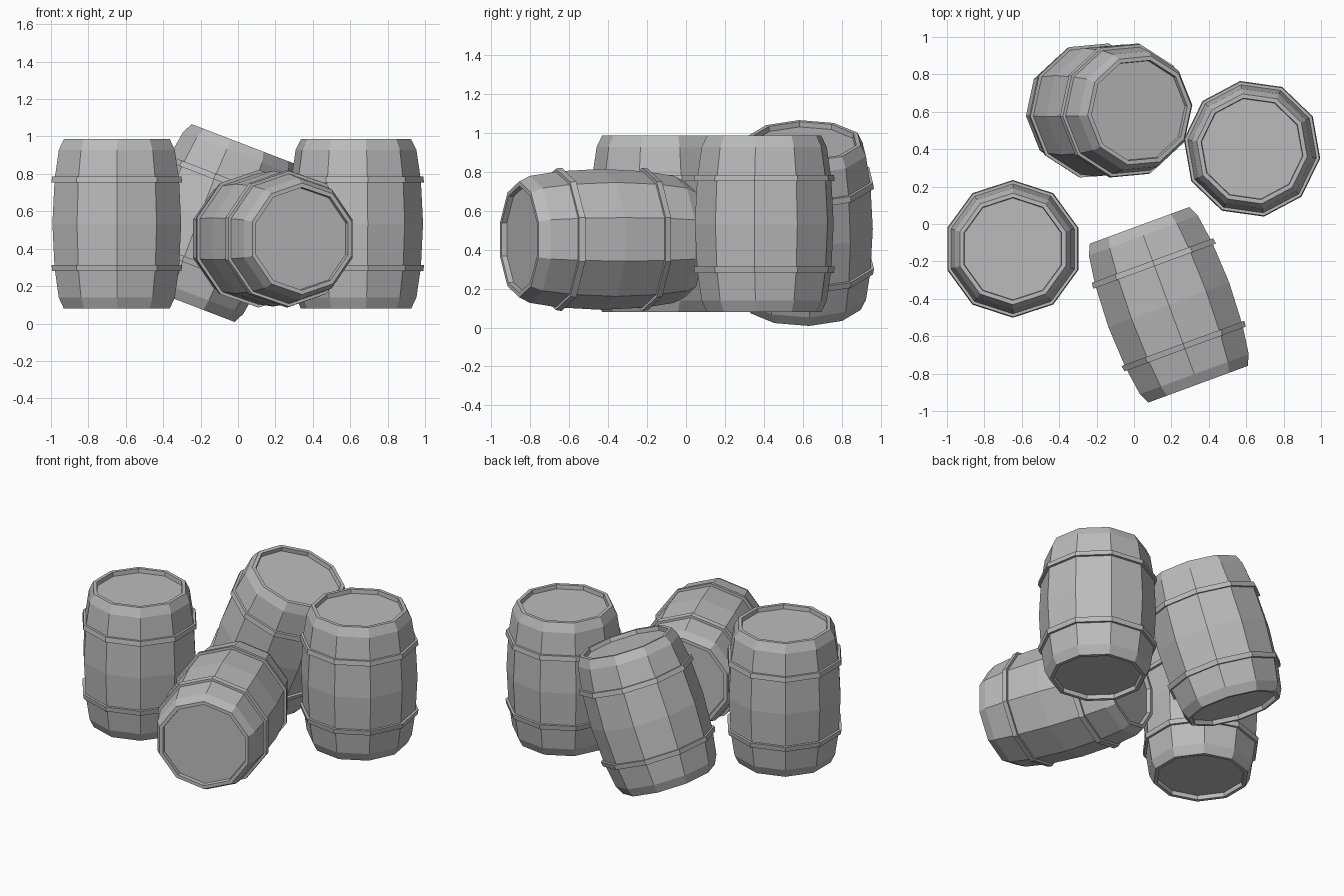
import bpy
import bmesh
from math import cos, sin, pi, radians
from mathutils import Matrix

SIDES = 10

old = bpy.data.objects.get("Cube")
if old:
    bpy.data.objects.remove(old, do_unlink=True)

grey = bpy.data.materials.new("plain grey")
grey.use_nodes = True
colour = (0.5, 0.5, 0.5, 1)
grey.diffuse_color = colour
grey.node_tree.nodes["Principled BSDF"].inputs["Base Color"].default_value = colour


def ring(bm, radius, z, roll):
    return [bm.verts.new((radius * cos(roll + 2 * pi * i / SIDES),
                          radius * sin(roll + 2 * pi * i / SIDES), z))
            for i in range(SIDES)]


def lathe(name, profile, roll, matrix, closed):
    """Turn a (radius, z) profile; closed loops it, otherwise the ends are capped."""
    bm = bmesh.new()
    rings = [ring(bm, r, z, roll) for r, z in profile]
    pairs = list(zip(rings, rings[1:]))
    if closed:
        pairs.append((rings[-1], rings[0]))
    for a, b in pairs:
        for i in range(SIDES):
            j = (i + 1) % SIDES
            bm.faces.new((a[i], a[j], b[j], b[i]))
    if not closed:
        bm.faces.new(rings[0][::-1])
        bm.faces.new(rings[-1])
    bmesh.ops.recalc_face_normals(bm, faces=bm.faces)
    mesh = bpy.data.meshes.new(name)
    bm.to_mesh(mesh)
    bm.free()
    mesh.materials.append(grey)
    obj = bpy.data.objects.new(name, mesh)
    obj.matrix_world = matrix
    bpy.context.collection.objects.link(obj)


# Upper half of the staves: belly, chamfer, rim and recessed lid
half = [(0.350, 0.235), (0.326, 0.395), (0.298, 0.4525), (0.275, 0.4525), (0.272, 0.425)]
body = [(r, -z) for r, z in reversed(half)] + [(0.362, 0)] + half
# Metal hoop section
hoop = [(0.335, 0.22), (0.368, 0.22), (0.363, 0.252), (0.335, 0.252)]


def barrel(name, centre, roll, rotation=Matrix()):
    matrix = Matrix.Translation(centre) @ rotation
    roll = radians(roll)
    lathe(name + "_body", body, roll, matrix, False)
    for label, s in (("upper", 1), ("lower", -1)):
        lathe(f"{name}_{label}_hoop", [(r, s * z) for r, z in hoop], roll, matrix, True)


lying = Matrix.Rotation(radians(20.2), 4, 'Z') @ Matrix.Rotation(radians(-90), 4, 'X')
leaning = Matrix.Rotation(radians(21), 4, 'Y')

barrel("right_barrel", (-0.648, -0.133, 0.533), 18)
barrel("left_barrel", (0.631, 0.402, 0.533), 28)
barrel("lying_barrel", (0.186, -0.432, 0.453), 18, lying)
barrel("leaning_barrel", (-0.133, 0.607, 0.537), 5, leaning)
